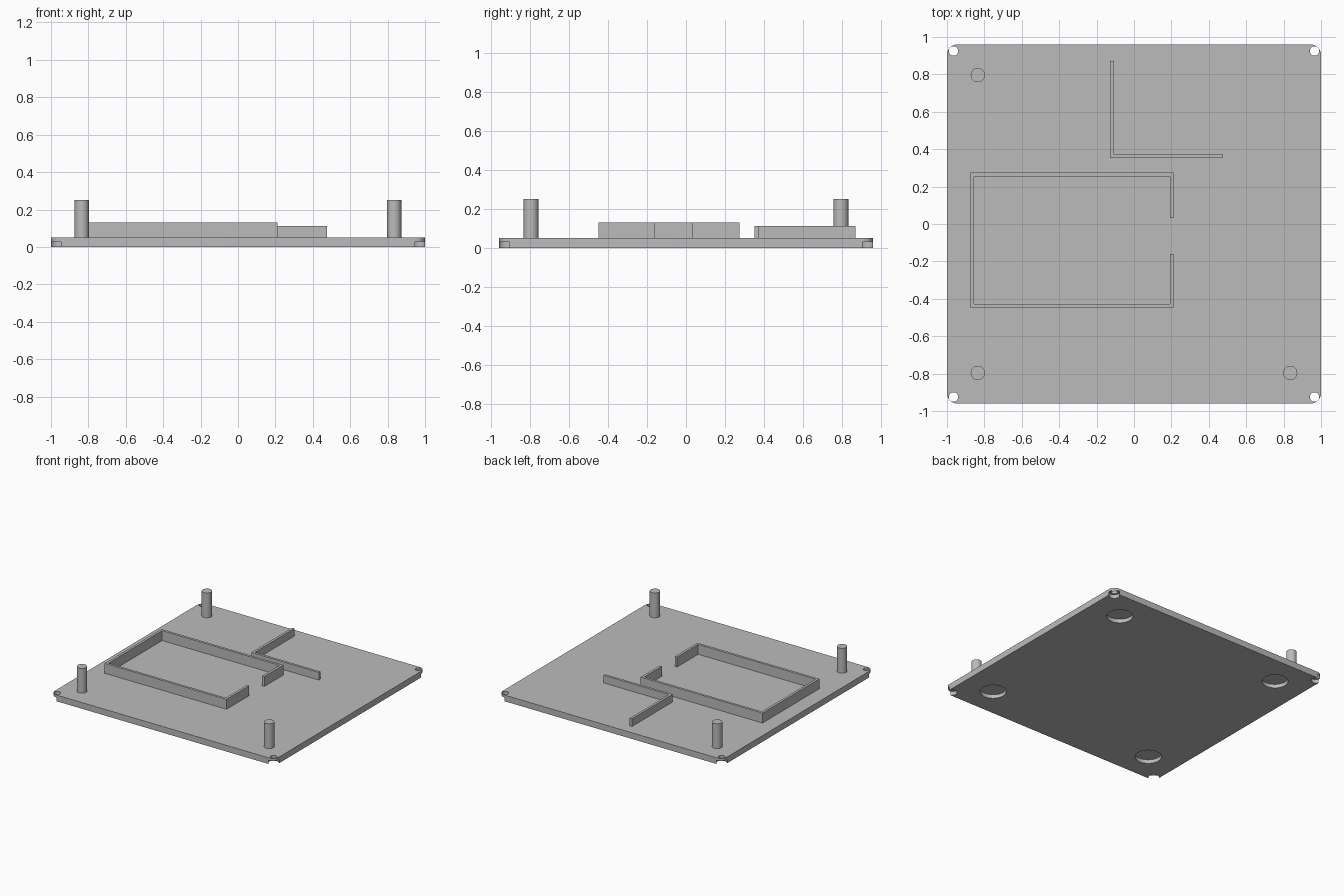
import bpy, bmesh, math

cube = bpy.data.objects.get("Cube")
if cube:
    bpy.data.objects.remove(cube, do_unlink=True)

grey = bpy.data.materials.new("plain grey")
grey.use_nodes = True
colour = (0.5, 0.5, 0.5, 1)
grey.diffuse_color = colour
grey.node_tree.nodes["Principled BSDF"].inputs["Base Color"].default_value = colour

PLATE_TOP = 0.05
HALF_X, HALF_Y = 1.0, 0.96
CORNERS = [(sx, sy) for sx in (-1, 1) for sy in (-1, 1)]


def prism(name, outline, z0, z1):
    """Extrude a flat outline from z0 up to z1."""
    bm = bmesh.new()
    face = bm.faces.new([bm.verts.new((x, y, z0)) for x, y in outline])
    top = bmesh.ops.extrude_face_region(bm, geom=[face])["geom"]
    verts = [v for v in top if isinstance(v, bmesh.types.BMVert)]
    bmesh.ops.translate(bm, verts=verts, vec=(0, 0, z1 - z0))
    bmesh.ops.recalc_face_normals(bm, faces=bm.faces)
    mesh = bpy.data.meshes.new(name)
    bm.to_mesh(mesh)
    bm.free()
    mesh.materials.append(grey)
    obj = bpy.data.objects.new(name, mesh)
    bpy.context.collection.objects.link(obj)
    return obj


def arc(cx, cy, r, start, sweep, steps):
    return [(cx + r * math.cos(start + sweep * i / steps),
             cy + r * math.sin(start + sweep * i / steps)) for i in range(steps + 1)]


def cylinder(name, x, y, r, z0, z1, sides=48):
    return prism(name, arc(x, y, r, 0, math.tau, sides)[:-1], z0, z1)


def smooth(obj):
    bpy.ops.object.select_all(action="DESELECT")
    obj.select_set(True)
    bpy.context.view_layer.objects.active = obj
    bpy.ops.object.shade_smooth_by_angle(angle=math.radians(30))


def drill(target, x, y, r, z0, z1):
    """Cut a round hole and discard the cutter."""
    cutter = cylinder("hole_cutter", x, y, r, z0, z1)
    cutter.hide_render = True
    mod = target.modifiers.new("hole", "BOOLEAN")
    mod.operation = "DIFFERENCE"
    mod.solver = "EXACT"
    mod.object = cutter
    bpy.context.view_layer.objects.active = target
    bpy.ops.object.modifier_apply(modifier=mod.name)
    bpy.data.objects.remove(cutter, do_unlink=True)


# Base plate with rounded corners
R = 0.055
outline = []
for i, (sx, sy) in enumerate([(1, 1), (-1, 1), (-1, -1), (1, -1)]):
    outline += arc(sx * (HALF_X - R), sy * (HALF_Y - R), R, i * math.pi / 2, math.pi / 2, 12)
plate = prism("base_plate", outline, 0, PLATE_TOP)

# Corner screw holes with counterbores, and round foot recesses underneath
for sx, sy in CORNERS:
    drill(plate, sx * 0.965, sy * 0.925, 0.025, -0.1, 0.1)
    drill(plate, sx * 0.965, sy * 0.925, 0.04, -0.1, 0.03)
    drill(plate, sx * 0.74, sy * 0.72, 0.096, -0.1, 0.03)
smooth(plate)

# Three locating posts; the back left corner has none
for label, sx, sy in [("front_right", -1, -1), ("front_left", 1, -1), ("back_right", -1, 1)]:
    smooth(cylinder(label + "_post", sx * 0.835, sy * 0.796, 0.038, PLATE_TOP, 0.25))

# Compartment wall, open in the middle of its left side
T = 0.02
x0, x1, y0, y1 = -0.875, 0.212, -0.449, 0.275
gap0, gap1 = -0.16, 0.033
prism("compartment_wall", [
    (x1, gap1), (x1, y1), (x0, y1), (x0, y0), (x1, y0), (x1, gap0),
    (x1 - T, gap0), (x1 - T, y0 + T), (x0 + T, y0 + T),
    (x0 + T, y1 - T), (x1 - T, y1 - T), (x1 - T, gap1)], PLATE_TOP, 0.13)

# Lower L-shaped divider behind it
x0, x1, y0, y1 = -0.128, 0.475, 0.352, 0.872
prism("corner_divider", [
    (x0, y0), (x1, y0), (x1, y0 + T), (x0 + T, y0 + T), (x0 + T, y1), (x0, y1)],
    PLATE_TOP, 0.112)
